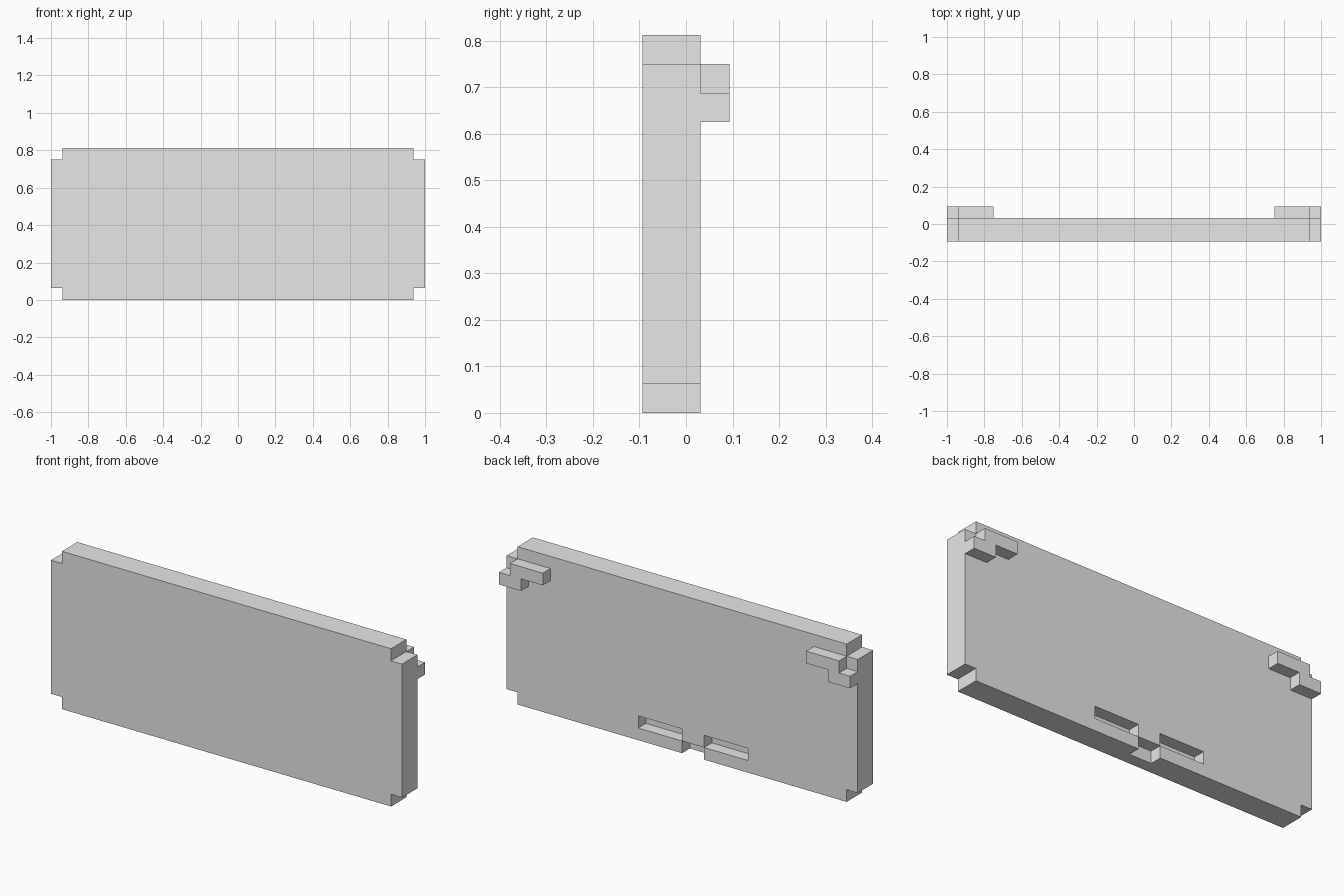
import bpy
import bmesh

cube = bpy.data.objects.get("Cube")
if cube:
    bpy.data.objects.remove(cube, do_unlink=True)

U = 1 / 16                      # module size
BACK, FRONT = 0.5 * U, -1.5 * U  # panel faces along y

grey = bpy.data.materials.new("plain_grey")
grey.use_nodes = True
grey.diffuse_color = (0.8, 0.8, 0.8, 1)
grey.node_tree.nodes["Principled BSDF"].inputs["Base Color"].default_value = (0.8, 0.8, 0.8, 1)


def prism(name, outline, y0, y1):
    """Extrude an x-z outline, given in modules, from y0 to y1."""
    bm = bmesh.new()
    face = bm.faces.new([bm.verts.new((x * U, y0, z * U)) for x, z in outline])
    out = bmesh.ops.extrude_face_region(bm, geom=[face])
    moved = [v for v in out["geom"] if isinstance(v, bmesh.types.BMVert)]
    bmesh.ops.translate(bm, verts=moved, vec=(0, y1 - y0, 0))
    bmesh.ops.recalc_face_normals(bm, faces=bm.faces)
    mesh = bpy.data.meshes.new(name)
    bm.to_mesh(mesh)
    bm.free()
    mesh.materials.append(grey)
    obj = bpy.data.objects.new(name, mesh)
    bpy.context.collection.objects.link(obj)
    return obj


def rect(x0, x1, z0, z1):
    return [(x0, z0), (x1, z0), (x1, z1), (x0, z1)]


def apply(obj, mod):
    with bpy.context.temp_override(object=obj, active_object=obj):
        bpy.ops.object.modifier_apply(modifier=mod.name)


# Panel with stepped corners
half = [(15, 0), (15, 1), (16, 1), (16, 12), (15, 12), (15, 13)]
panel = prism("panel", half + [(-x, z) for x, z in reversed(half)], FRONT, BACK)

# Two slots and a bottom notch, one module deep in the back
for area in (rect(0, 4, 1, 2), rect(-6, -2, 1, 2), rect(-2, 0, -1, 1)):
    cutter = prism("recess_cutter", area, BACK - U, BACK + U)
    cutter.hide_render = True
    mod = panel.modifiers.new("recess", "BOOLEAN")
    mod.operation = "DIFFERENCE"
    mod.solver = "EXACT"
    mod.object = cutter
    apply(panel, mod)
    bpy.data.objects.remove(cutter, do_unlink=True)

# Stepped brackets on the back, near the upper corners
step = [(12, 11), (14, 11), (14, 10), (16, 10), (16, 11), (15, 11), (15, 12), (12, 12)]
for name, side in (("left_bracket", 1), ("right_bracket", -1)):
    prism(name, [(side * x, z) for x, z in step], BACK, BACK + U)
